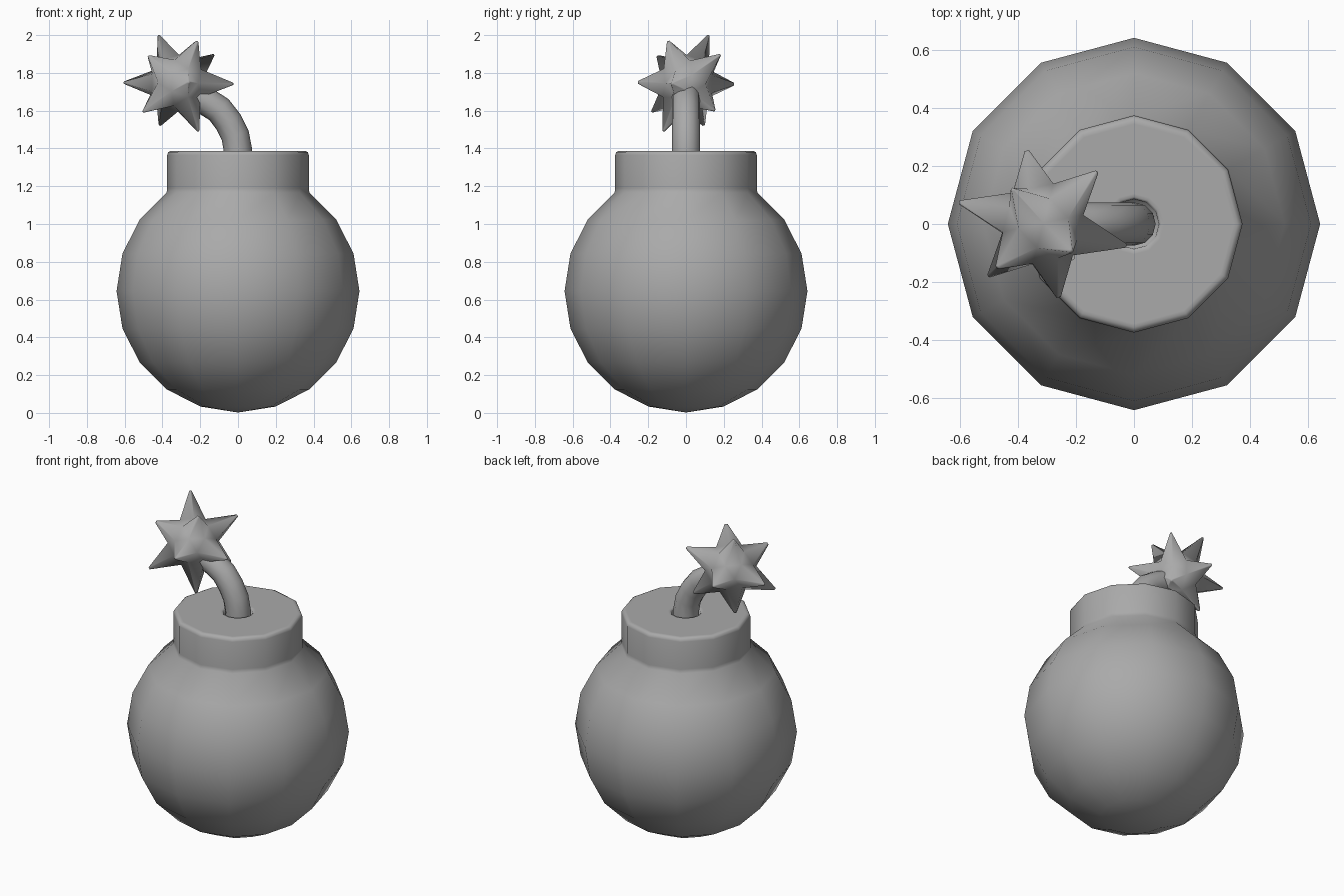
import bpy, bmesh, math
from mathutils import Vector, Matrix

cube = bpy.data.objects.get("Cube")
if cube:
    bpy.data.objects.remove(cube, do_unlink=True)

SIDES = 12
RADIUS = 0.643
CENTRE = 0.645

grey = bpy.data.materials.new("mid_grey")
grey.use_nodes = True
grey.diffuse_color = (0.4, 0.4, 0.4, 1)
grey.node_tree.nodes["Principled BSDF"].inputs["Base Color"].default_value = (0.4, 0.4, 0.4, 1)


def make_object(name, bm):
    """Turn a bmesh into a smooth shaded grey object."""
    bmesh.ops.recalc_face_normals(bm, faces=bm.faces)
    for face in bm.faces:
        face.smooth = True
    mesh = bpy.data.meshes.new(name)
    bm.to_mesh(mesh)
    bm.free()
    mesh.materials.append(grey)
    obj = bpy.data.objects.new(name, mesh)
    bpy.context.collection.objects.link(obj)


# Round body that runs up into a neck with a soft rim and a fuse socket
profile = [(RADIUS * math.sin(math.radians(18 * k)),
            CENTRE - RADIUS * math.cos(math.radians(18 * k))) for k in range(9)]
profile += [(0.375, 1.19), (0.375, 1.365), (0.37, 1.38), (0.357, 1.387), (0.345, 1.387),
            (0.105, 1.387), (0.094, 1.387), (0.086, 1.38), (0.084, 1.32), (0, 1.32)]
bm = bmesh.new()
chain = [bm.verts.new((r, 0, z)) for r, z in profile]
edges = [bm.edges.new(pair) for pair in zip(chain, chain[1:])]
bmesh.ops.spin(bm, geom=chain + edges, cent=(0, 0, 0), axis=(0, 0, 1),
               angle=math.tau, steps=SIDES)
bmesh.ops.remove_doubles(bm, verts=bm.verts, dist=0.0005)
make_object("body", bm)

# Bent fuse
path = [(0, 1.32), (0, 1.39), (-0.015, 1.47), (-0.05, 1.54), (-0.1, 1.605),
        (-0.17, 1.65), (-0.31, 1.71)]
curve = bpy.data.curves.new("fuse", 'CURVE')
curve.dimensions = '3D'
curve.bevel_depth = 0.075
curve.bevel_resolution = 4
curve.use_fill_caps = True
spline = curve.splines.new('POLY')
spline.points.add(len(path) - 1)
for point, (x, z) in zip(spline.points, path):
    point.co = (x, 0, z, 1)
curve.materials.append(grey)
fuse = bpy.data.objects.new("fuse", curve)
bpy.context.collection.objects.link(fuse)
bpy.ops.object.select_all(action='DESELECT')
fuse.select_set(True)
bpy.context.view_layer.objects.active = fuse
bpy.ops.object.convert(target='MESH')
bpy.ops.object.shade_smooth_by_angle(angle=math.radians(50))


def frame(first, second):
    """Rotation whose z axis is first and whose x axis leans to second."""
    z = first.normalized()
    x = (second - z * second.dot(z)).normalized()
    return Matrix((x, z.cross(x), z)).transposed()


# Spiked spark: a ball whose five-sided corners are pulled out into points
bm = bmesh.new()
bmesh.ops.create_icosphere(bm, subdivisions=2, radius=1)
tips = [v for v in bm.verts if len(v.link_edges) == 5]
pole = max(tips, key=lambda v: v.co.z)
beside = sorted(tips, key=lambda v: -v.co.z)[1]
long_axes = [Vector(a) for a in ((-0.35, 0.4, 0.85), (0.61, 0.6, 0.51), (-0.97, 0.26, 0))]
spin = frame(*long_axes[:2]) @ frame(pole.co, beside.co).transposed()
bmesh.ops.rotate(bm, verts=bm.verts, cent=(0, 0, 0), matrix=spin)
for v in bm.verts:
    if v in tips:
        is_long = any(abs(v.co.dot(a)) > 0.9 for a in long_axes)
        v.co *= 0.315 if is_long else 0.275
    else:
        v.co *= 0.15
# Blunt the points slightly
bmesh.ops.bevel(bm, geom=tips, offset=0.018, segments=1, affect='VERTICES')
bmesh.ops.translate(bm, verts=bm.verts, vec=(-0.315, 0, 1.745))
make_object("spark", bm)
